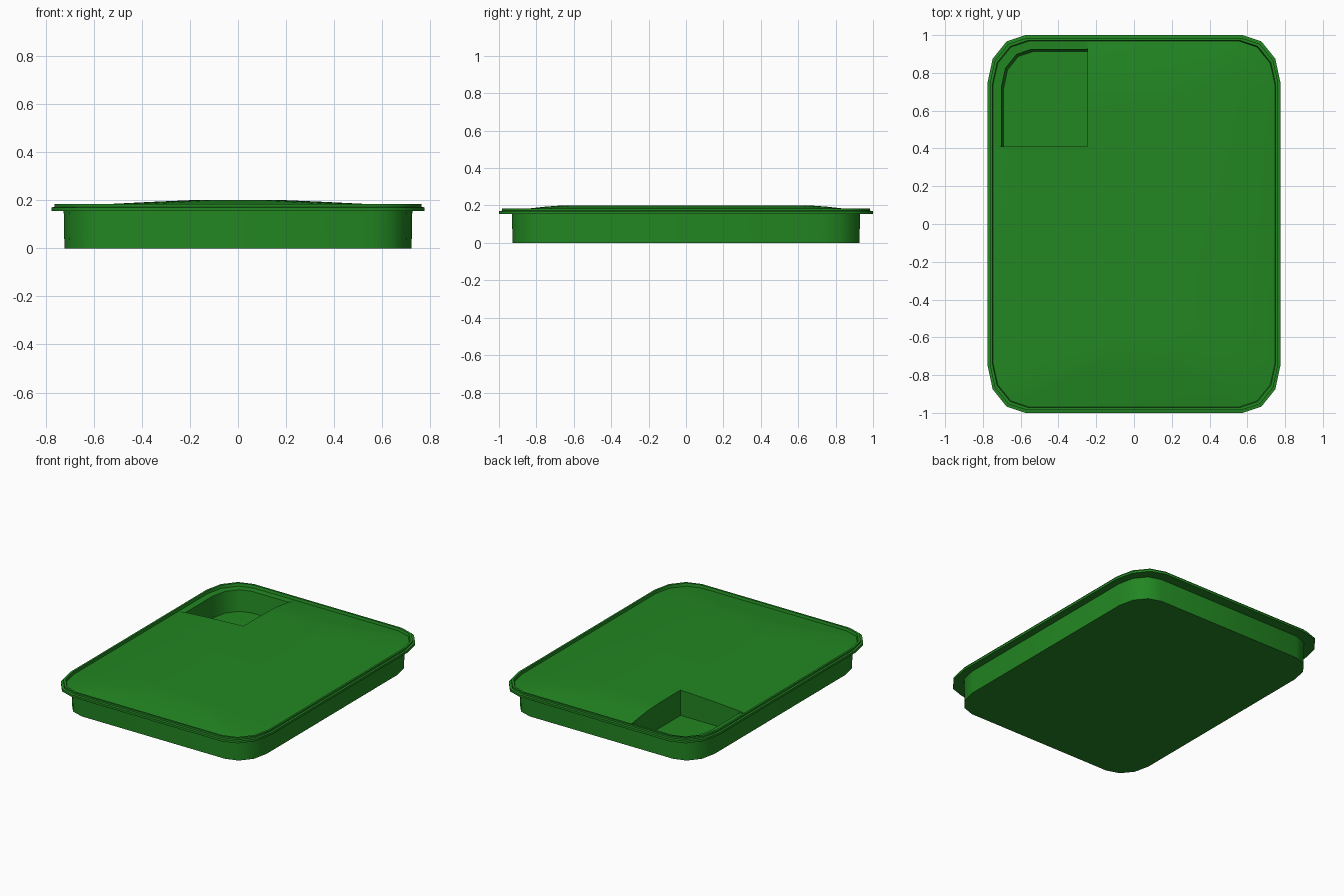
import bpy, bmesh
from math import cos, sin, pi, radians

if "Cube" in bpy.data.objects:
    bpy.data.objects.remove(bpy.data.objects["Cube"])

green = bpy.data.materials.new("green")
green.diffuse_color = (0.016, 0.24, 0.016, 1)
green.use_nodes = True
green.node_tree.nodes["Principled BSDF"].inputs["Base Color"].default_value = green.diffuse_color
SEG = 3  # segments per rounded corner


def ring(hx, hy, z, rx, ry):
    """Rounded rectangle, counter-clockwise."""
    pts = []
    for k, (sx, sy) in enumerate([(1, 1), (-1, 1), (-1, -1), (1, -1)]):
        for i in range(SEG + 1):
            a = pi / 2 * (k + i / SEG)
            pts.append((sx * (hx - rx) + rx * cos(a),
                        sy * (hy - ry) + ry * sin(a), z))
    return pts


def loft(name, rings):
    """Closed solid through a stack of rounded rectangles."""
    bm = bmesh.new()
    loops = [[bm.verts.new(p) for p in ring(*r)] for r in rings]
    for a, b in zip(loops, loops[1:]):
        n = len(a)
        for i in range(n):
            j = (i + 1) % n
            bm.faces.new((a[i], a[j], b[j], b[i]))
    bm.faces.new(loops[0][::-1])
    bm.faces.new(loops[-1])
    bmesh.ops.recalc_face_normals(bm, faces=bm.faces)
    me = bpy.data.meshes.new(name)
    bm.to_mesh(me)
    bm.free()
    ob = bpy.data.objects.new(name, me)
    bpy.context.collection.objects.link(ob)
    me.materials.append(green)
    return ob


def activate(ob):
    bpy.ops.object.select_all(action='DESELECT')
    ob.select_set(True)
    bpy.context.view_layer.objects.active = ob


# Tray: outer wall, stepped rim, inner ledge, inner wall and floor
tray = loft("tray", [
    (0.722, 0.928, 0.0, 0.17, 0.21),
    (0.725, 0.93, 0.155, 0.17, 0.21),
    (0.775, 1.0, 0.155, 0.20, 0.25),
    (0.775, 1.0, 0.17, 0.20, 0.25),
    (0.763, 0.985, 0.172, 0.195, 0.24),
    (0.763, 0.985, 0.184, 0.195, 0.24),
    (0.75, 0.972, 0.184, 0.19, 0.235),
    (0.747, 0.968, 0.165, 0.19, 0.235),
    (0.702, 0.925, 0.163, 0.16, 0.20),
    (0.69, 0.913, 0.02, 0.155, 0.195),
])

# Filling: domed block that sits in the tray
filling = loft("filling", [
    (0.685, 0.908, 0.022, 0.155, 0.195),
    (0.697, 0.92, 0.163, 0.16, 0.20),
    (0.746, 0.967, 0.166, 0.19, 0.235),
    (0.70, 0.92, 0.173, 0.19, 0.23),
    (0.52, 0.83, 0.185, 0.17, 0.21),
    (0.36, 0.76, 0.193, 0.14, 0.18),
    (0.20, 0.67, 0.20, 0.10, 0.14),
])

# Missing corner piece cut out of the filling
bpy.ops.mesh.primitive_cube_add(size=1, location=(-0.745, 0.91, 0.2))
cutter = bpy.context.object
cutter.name = "corner_cutter"
cutter.scale = (1.0, 1.0, 0.8)
cutter.hide_render = True
mod = filling.modifiers.new("corner_cut", 'BOOLEAN')
mod.operation = 'DIFFERENCE'
mod.solver = 'EXACT'
mod.object = cutter
activate(filling)
bpy.ops.object.modifier_apply(modifier=mod.name)
bpy.data.objects.remove(cutter)

for ob in (tray, filling):
    activate(ob)
    bpy.ops.object.shade_smooth_by_angle(angle=radians(35))
